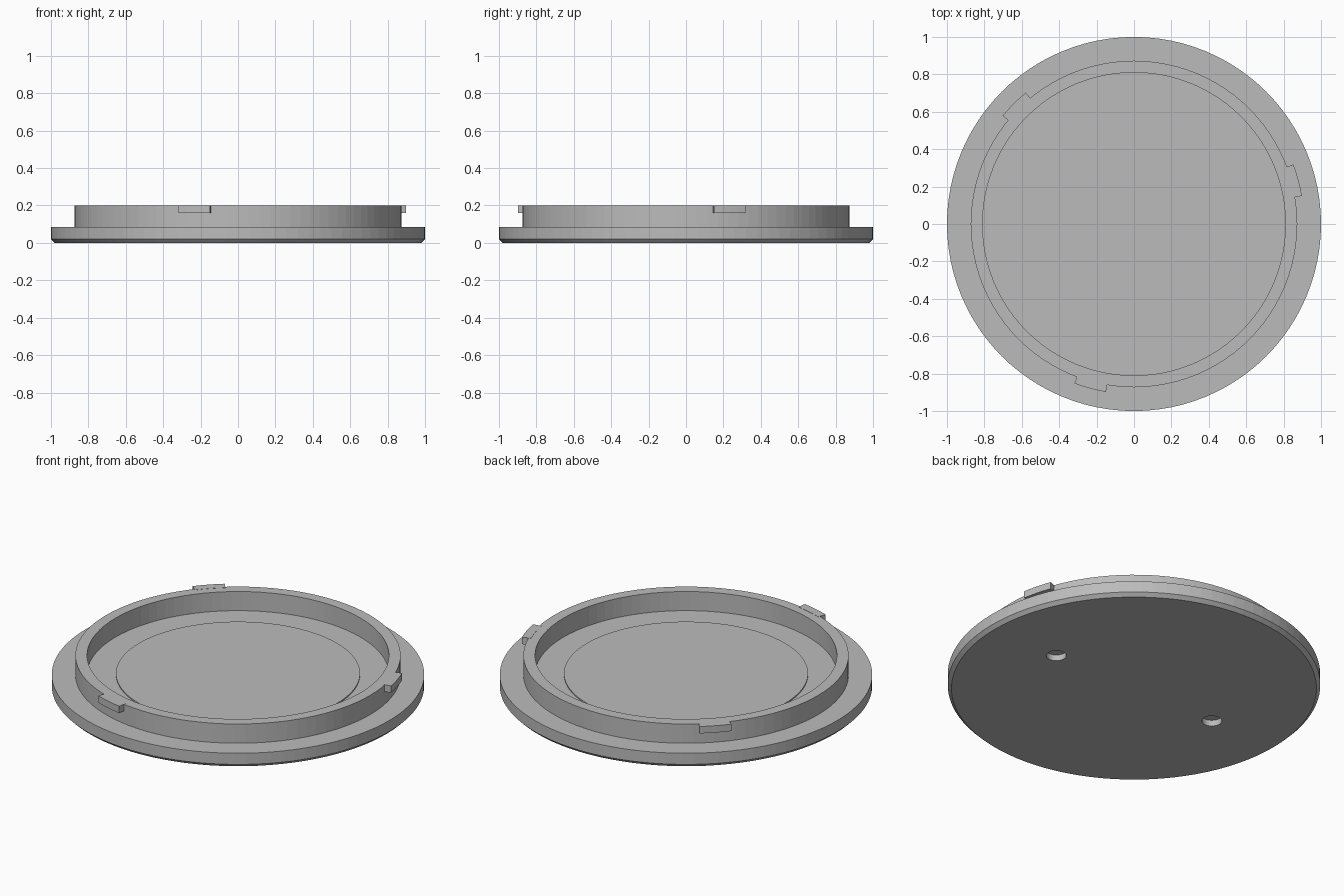
import bpy, bmesh
from math import cos, sin, radians, tau

cube = bpy.data.objects.get("Cube")
if cube:
    bpy.data.objects.remove(cube, do_unlink=True)

SEGMENTS = 96

grey = bpy.data.materials.new("plain grey")
grey.use_nodes = True
colour = (0.5, 0.5, 0.5, 1)
grey.diffuse_color = colour
grey.node_tree.nodes["Principled BSDF"].inputs["Base Color"].default_value = colour


def finish(name, bm):
    bmesh.ops.recalc_face_normals(bm, faces=bm.faces)
    mesh = bpy.data.meshes.new(name)
    bm.to_mesh(mesh)
    bm.free()
    mesh.materials.append(grey)
    obj = bpy.data.objects.new(name, mesh)
    bpy.context.collection.objects.link(obj)
    return obj


def lathe(name, profile):
    """Revolve (radius, height) points, closing both ends with a disc."""
    bm = bmesh.new()
    rings = [[bm.verts.new((r * cos(tau * i / SEGMENTS), r * sin(tau * i / SEGMENTS), z))
              for i in range(SEGMENTS)] for r, z in profile]
    for a, b in zip(rings, rings[1:]):
        for i in range(SEGMENTS):
            j = (i + 1) % SEGMENTS
            bm.faces.new((a[i], a[j], b[j], b[i]))
    bm.faces.new(rings[0])
    bm.faces.new(rings[-1])
    return finish(name, bm)


def arc_block(name, middle, half, r0, r1, z0, z1, steps=4):
    """Curved block spanning an angle between two radii."""
    bm = bmesh.new()
    angles = [radians(middle - half + 2 * half * i / steps) for i in range(steps + 1)]
    outline = [(r1 * cos(a), r1 * sin(a)) for a in angles]
    outline += [(r0 * cos(a), r0 * sin(a)) for a in reversed(angles)]
    base = bm.faces.new([bm.verts.new((x, y, z0)) for x, y in outline])
    top = bmesh.ops.extrude_face_region(bm, geom=[base])["geom"]
    bmesh.ops.translate(bm, vec=(0, 0, z1 - z0),
                        verts=[v for v in top if isinstance(v, bmesh.types.BMVert)])
    return finish(name, bm)


# Chamfered flange, upright rim and slightly raised inner disc
cap = lathe("cap_body", [
    (0.98, 0), (1, 0.02), (1, 0.086), (0.873, 0.086), (0.873, 0.2),
    (0.81, 0.2), (0.81, 0.087), (0.655, 0.087), (0.655, 0.094)])

# Two blind holes in the underside
for side, x in (("left", 0.545), ("right", -0.545)):
    bpy.ops.mesh.primitive_cylinder_add(vertices=32, radius=0.054, depth=0.07, location=(x, 0, 0))
    cutter = bpy.context.object
    cutter.name = side + "_hole_cutter"
    cutter.data.materials.append(grey)
    cutter.hide_render = True
    cutter.hide_set(True)
    cutter.display_type = 'WIRE'
    cut = cap.modifiers.new(side + "_hole", 'BOOLEAN')
    cut.operation = 'DIFFERENCE'
    cut.solver = 'EXACT'
    cut.object = cutter

# Three locking tabs around the rim
for name, angle in (("left_tab", 15), ("back_tab", 135), ("front_tab", 255)):
    arc_block(name, angle, 5.5, 0.86, 0.91, 0.16, 0.201)
